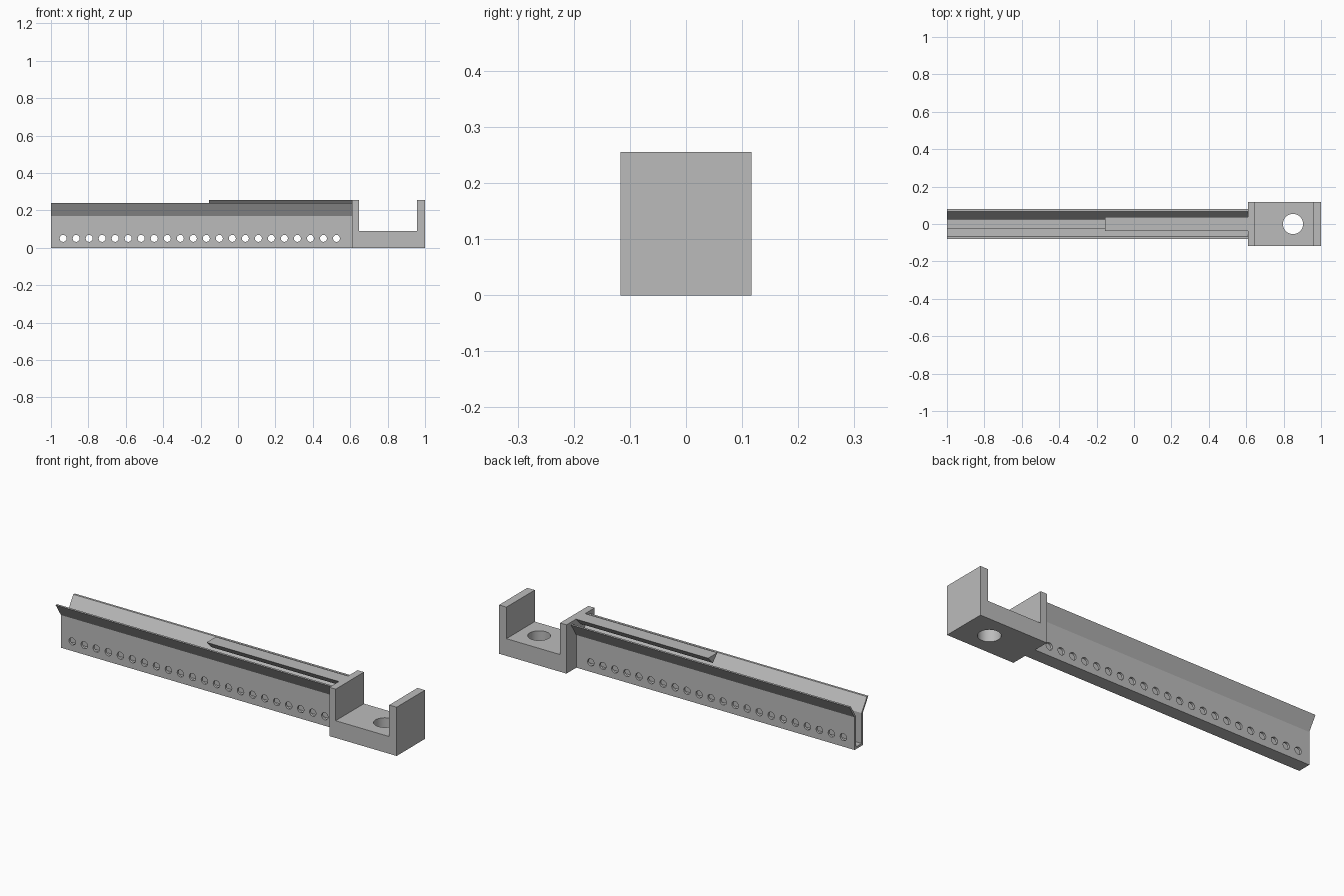
import bpy, bmesh, math
from mathutils import Matrix

cube = bpy.data.objects.get("Cube")
if cube:
    bpy.data.objects.remove(cube, do_unlink=True)

gray = bpy.data.materials.new("plain_gray")
gray.use_nodes = True
color = (0.5, 0.5, 0.5, 1)
gray.diffuse_color = color
gray.node_tree.nodes["Principled BSDF"].inputs["Base Color"].default_value = color


def add_object(name, bm):
    bmesh.ops.recalc_face_normals(bm, faces=bm.faces)
    mesh = bpy.data.meshes.new(name)
    bm.to_mesh(mesh)
    bm.free()
    obj = bpy.data.objects.new(name, mesh)
    bpy.context.collection.objects.link(obj)
    mesh.materials.append(gray)
    return obj


def extrude(name, outline, start, depth):
    """Extrude a closed outline of (a, b) pairs; start places each pair in space."""
    bm = bmesh.new()
    face = bm.faces.new([bm.verts.new(start(a, b)) for a, b in outline])
    moved = bmesh.ops.extrude_face_region(bm, geom=[face])["geom"]
    bmesh.ops.translate(bm, vec=depth, verts=[v for v in moved if isinstance(v, bmesh.types.BMVert)])
    return add_object(name, bm)


def cut(obj, name, places, radius, sides, turn):
    """Cut round through holes at the given places."""
    bm = bmesh.new()
    for place in places:
        bmesh.ops.create_cone(bm, cap_ends=True, segments=sides, radius1=radius, radius2=radius,
                              depth=0.4, matrix=Matrix.Translation(place) @ turn)
    cutter = add_object(name, bm)
    cutter.hide_render = True
    cutter.hide_set(True)
    mod = obj.modifiers.new("holes", 'BOOLEAN')
    mod.object = cutter
    mod.solver = 'EXACT'
    bpy.context.view_layer.objects.active = obj
    bpy.ops.object.modifier_apply(modifier=mod.name)
    bpy.data.objects.remove(cutter, do_unlink=True)


# Rail: open channel with flared lips
LEFT, JOIN = -1.0, 0.61
half = [(0.035, 0), (0.035, 0.171), (0.079, 0.24), (0.067, 0.24), (0.023, 0.171), (0.023, 0.012)]
profile = half + [(-y, z) for y, z in reversed(half)]
rail = extrude("channel_rail", profile, lambda y, z: (LEFT, y, z), (JOIN - LEFT, 0, 0))
cut(rail, "rail_hole_cutter", [(-0.935 + 0.0696 * i, 0, 0.05) for i in range(22)],
    0.019, 12, Matrix.Rotation(math.pi / 2, 4, 'X'))

# Wedge bar hanging in the mouth of the rail
extrude("wedge_bar", [(-0.038, 0.255), (0, 0.216), (0.038, 0.255)],
        lambda y, z: (-0.155, y, z), (JOIN + 0.155, 0, 0))

# U-shaped end bracket with a round hole in its floor
bracket = extrude("end_bracket",
                  [(JOIN, 0), (1, 0), (1, 0.255), (0.957, 0.255), (0.957, 0.09),
                   (0.647, 0.09), (0.647, 0.255), (JOIN, 0.255)],
                  lambda x, z: (x, -0.117, z), (0, 0.234, 0))
cut(bracket, "bracket_hole_cutter", [(0.85, 0, 0.05)], 0.054, 40, Matrix.Identity(4))

for obj in (rail, bracket):
    bpy.ops.object.select_all(action='DESELECT')
    obj.select_set(True)
    bpy.context.view_layer.objects.active = obj
    bpy.ops.object.shade_smooth_by_angle(angle=math.radians(32))
